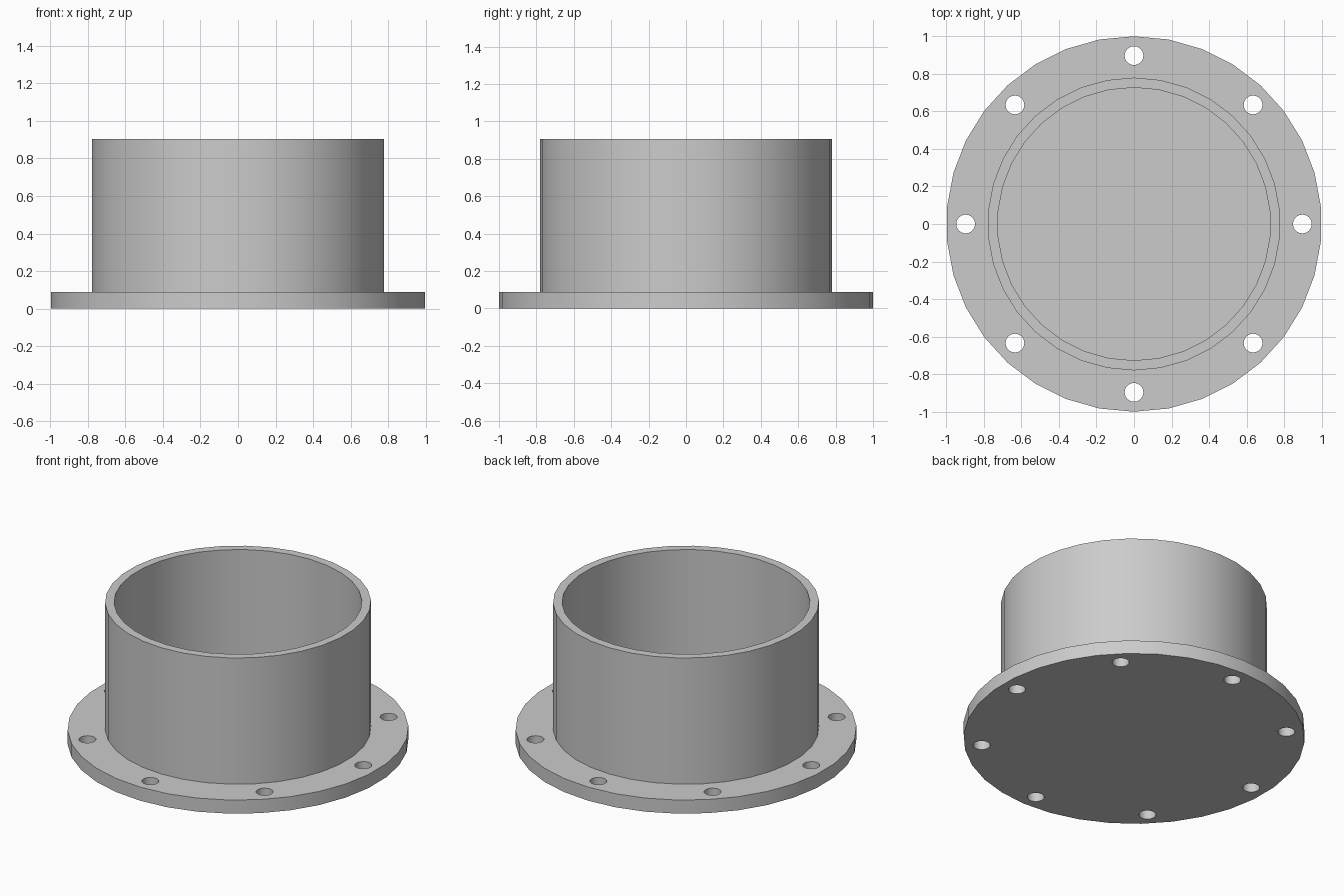
import bpy
import bmesh
from math import cos, sin, pi
from mathutils import Matrix

if "Cube" in bpy.data.objects:
    bpy.data.objects.remove(bpy.data.objects["Cube"], do_unlink=True)

SIDES = 34
FLANGE_R, FLANGE_T = 1.0, 0.088
WALL_R, BORE_R, TOP = 0.78, 0.727, 0.905
BOLT_CIRCLE, HOLE_R, HOLES = 0.897, 0.05, 8

grey = bpy.data.materials.new("plain_grey")
grey.use_nodes = True
colour = (0.6, 0.6, 0.6, 1)
grey.diffuse_color = colour
grey.node_tree.nodes["Principled BSDF"].inputs["Base Color"].default_value = colour


def make_object(name, bm):
    bmesh.ops.recalc_face_normals(bm, faces=bm.faces)
    mesh = bpy.data.meshes.new(name)
    bm.to_mesh(mesh)
    bm.free()
    mesh.materials.append(grey)
    obj = bpy.data.objects.new(name, mesh)
    bpy.context.collection.objects.link(obj)
    return obj


def add_disc(bm, radius, sides, low, high, x=0, y=0):
    """Upright solid cylinder with a corner pointing along y."""
    place = Matrix.Translation((x, y, (low + high) / 2)) @ Matrix.Rotation(pi / 2, 4, "Z")
    # cone corners start on an axis, so use explicit ring points for certainty
    ring = [bm.verts.new(place @ Matrix.Translation((0, 0, low - (low + high) / 2))
                         @ Matrix.Rotation(2 * pi * i / sides, 4, "Z")
                         @ Matrix.Translation((radius, 0, 0)).to_translation())
            for i in range(sides)]
    base = bm.faces.new(ring)
    top = bmesh.ops.extrude_face_region(bm, geom=[base], use_keep_orig=True)["geom"]
    bmesh.ops.translate(bm, vec=(0, 0, high - low),
                        verts=[v for v in top if isinstance(v, bmesh.types.BMVert)])


def smooth(obj):
    bpy.ops.object.select_all(action="DESELECT")
    obj.select_set(True)
    bpy.context.view_layer.objects.active = obj
    bpy.ops.object.shade_smooth_by_angle()


# Flange: solid round plate
bm = bmesh.new()
add_disc(bm, FLANGE_R, SIDES, 0, FLANGE_T)
flange = make_object("flange", bm)

# Bolt holes: one cutter with evenly spaced pins
bm = bmesh.new()
for i in range(HOLES):
    a = 2 * pi * i / HOLES
    add_disc(bm, HOLE_R, 24, -0.1, FLANGE_T + 0.1,
             BOLT_CIRCLE * cos(a), BOLT_CIRCLE * sin(a))
cutter = make_object("bolt_hole_cutter", bm)
cutter.hide_render = True
cut = flange.modifiers.new("bolt_holes", "BOOLEAN")
cut.operation = "DIFFERENCE"
cut.solver = "EXACT"
cut.object = cutter
bpy.context.view_layer.objects.active = flange
bpy.ops.object.modifier_apply(modifier=cut.name)
bpy.data.objects.remove(cutter, do_unlink=True)
smooth(flange)

# Tube wall: rectangular section spun round, seated slightly into the flange
bm = bmesh.new()
seat = FLANGE_T - 0.01
section = [bm.verts.new((0, r, z)) for r, z in
           ((WALL_R, seat), (WALL_R, TOP), (BORE_R, TOP), (BORE_R, seat))]
edges = [bm.edges.new((section[i], section[(i + 1) % 4])) for i in range(4)]
bmesh.ops.spin(bm, geom=section + edges, axis=(0, 0, 1), cent=(0, 0, 0),
               angle=2 * pi, steps=SIDES, use_merge=True)
bmesh.ops.remove_doubles(bm, verts=bm.verts, dist=0.0001)
smooth(make_object("tube_wall", bm))
